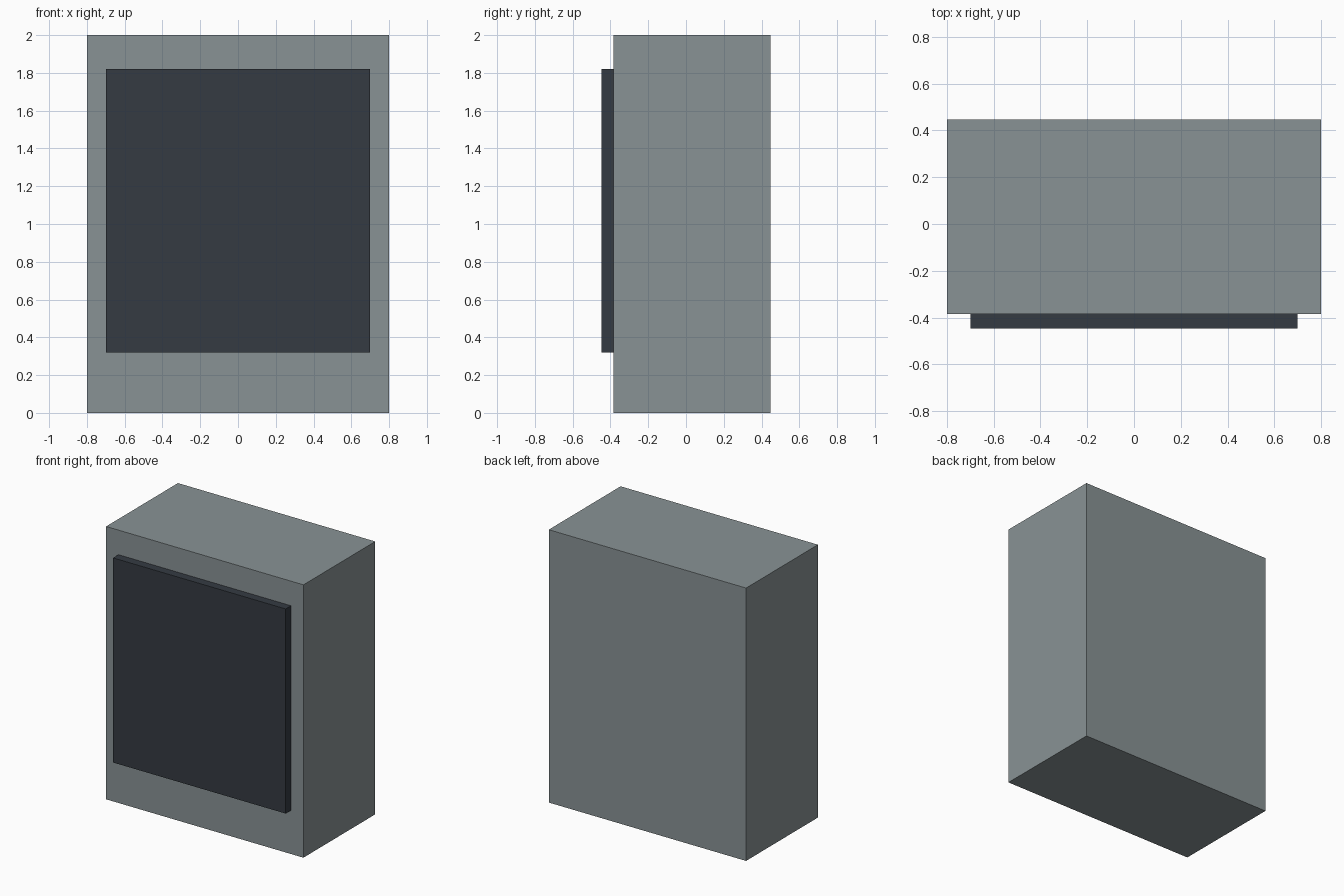
import bpy

if "Cube" in bpy.data.objects:
    bpy.data.objects.remove(bpy.data.objects["Cube"])


def material(name, color):
    mat = bpy.data.materials.new(name)
    mat.diffuse_color = (*color, 1.0)
    mat.use_nodes = True
    mat.node_tree.nodes["Principled BSDF"].inputs["Base Color"].default_value = mat.diffuse_color
    return mat


def box(name, low, high, mat):
    """Box spanning two opposite corners."""
    center = [(a + b) / 2 for a, b in zip(low, high)]
    bpy.ops.mesh.primitive_cube_add(size=1, location=center)
    obj = bpy.context.object
    obj.name = name
    obj.scale = [b - a for a, b in zip(low, high)]
    bpy.ops.object.transform_apply(location=False, rotation=False, scale=True)
    obj.data.materials.append(mat)
    return obj


grey = material("casing_grey", (0.25, 0.29, 0.30))
dark = material("panel_dark", (0.035, 0.043, 0.055))

# Main casing
box("cabinet_body", (-0.8, -0.385, 0), (0.8, 0.447, 2.0), grey)

# Raised panel on the front face
box("front_panel", (-0.7, -0.447, 0.32), (0.7, -0.385, 1.82), dark)
